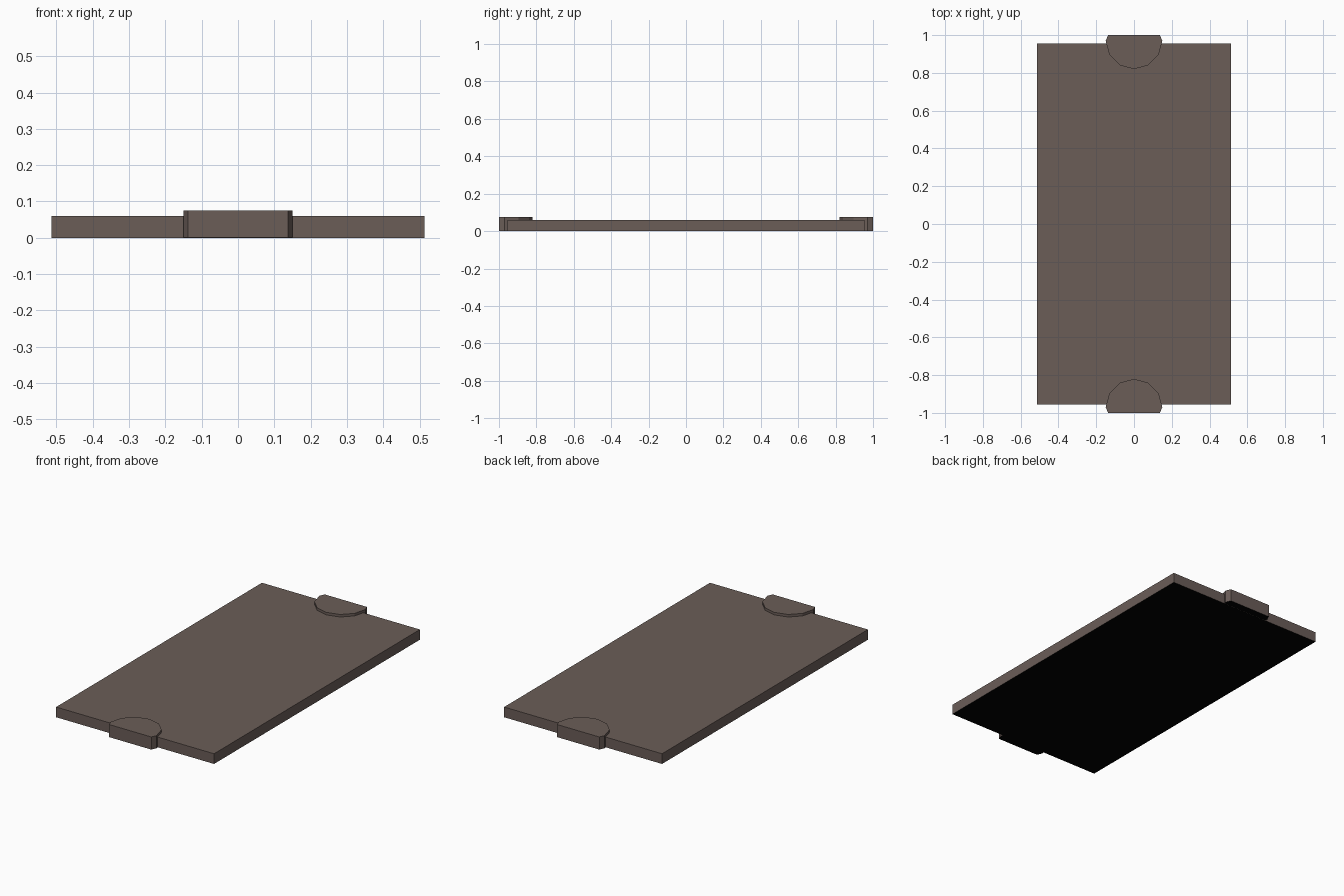
import bpy, bmesh, math

if "Cube" in bpy.data.objects:
    bpy.data.objects.remove(bpy.data.objects["Cube"])

def material(name, rgb):
    m = bpy.data.materials.new(name)
    m.diffuse_color = (*rgb, 1)
    m.use_nodes = True
    m.node_tree.nodes["Principled BSDF"].inputs["Base Color"].default_value = m.diffuse_color
    return m

brown = material("dark_brown", (0.145, 0.11, 0.097))
black = material("black", (0.0, 0.0, 0.0))

def prism(name, outline, z0, z1):
    """Extrude an outline upward; the underside is black, the rest brown."""
    bm = bmesh.new()
    bottom = bm.faces.new([bm.verts.new((x, y, z0)) for x, y in outline])
    ext = bmesh.ops.extrude_face_region(bm, geom=[bottom], use_keep_orig=True)
    for v in ext["geom"]:
        if isinstance(v, bmesh.types.BMVert):
            v.co.z = z1
    bmesh.ops.recalc_face_normals(bm, faces=bm.faces)
    for f in bm.faces:
        f.material_index = 1 if f.normal.z < -0.5 else 0
    me = bpy.data.meshes.new(name)
    bm.to_mesh(me)
    bm.free()
    me.materials.append(brown)
    me.materials.append(black)
    ob = bpy.data.objects.new(name, me)
    bpy.context.collection.objects.link(ob)
    return ob

# Flat board
W, L = 0.513, 0.955
prism("board", [(-W, -L), (W, -L), (W, L), (-W, L)], 0.0, 0.06)

# Half-round end tabs, cut flat on the outer side
arc = [(0.15 * math.cos(math.radians(a)), 0.97 + 0.15 * math.sin(math.radians(a)))
       for a in range(-180, 1, 30)]
profile = arc + [(0.137, 1.0), (-0.137, 1.0)]
for name, s in (("back_tab", 1), ("front_tab", -1)):
    prism(name, [(x, s * y) for x, y in profile], 0.001, 0.075)
